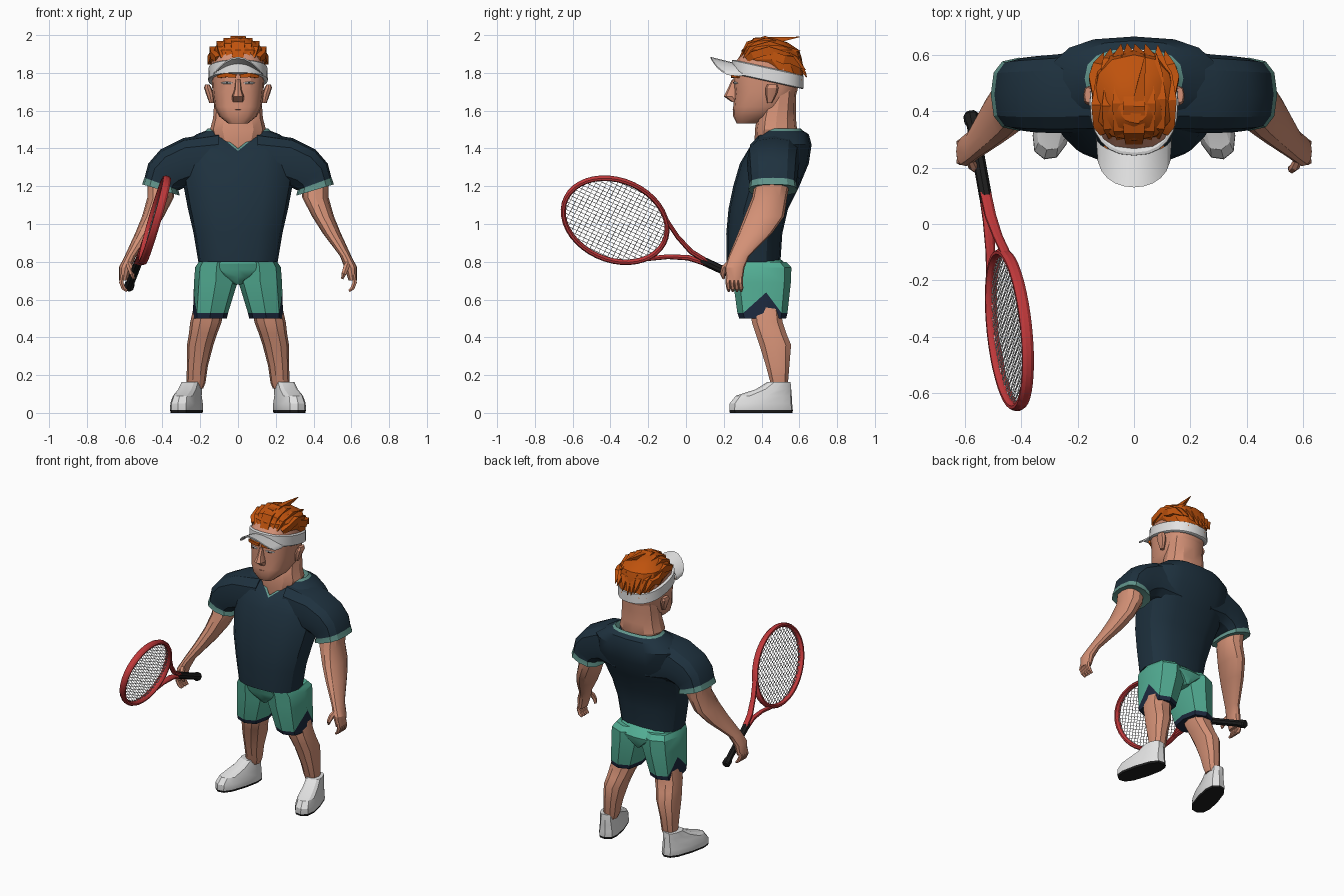
import bpy, bmesh, math, random
from mathutils import Vector

random.seed(4)
if "Cube" in bpy.data.objects:
    bpy.data.objects.remove(bpy.data.objects["Cube"])


def material(name, r, g, b):
    m = bpy.data.materials.new(name)
    m.use_nodes = True
    m.diffuse_color = (r, g, b, 1)
    m.node_tree.nodes["Principled BSDF"].inputs["Base Color"].default_value = (r, g, b, 1)
    return m


skin = material("skin", 0.65, 0.28, 0.18)
ginger = material("ginger hair", 0.52, 0.085, 0.004)
navy = material("dark navy", 0.013, 0.031, 0.049)
trim = material("dull teal", 0.12, 0.30, 0.26)
green = material("sea green", 0.085, 0.42, 0.295)
hem = material("hem blue", 0.012, 0.022, 0.048)
white = material("white", 0.76, 0.76, 0.76)
black = material("black", 0.012, 0.012, 0.012)
red = material("racket red", 0.53, 0.04, 0.043)
lip = material("lip brown", 0.42, 0.16, 0.10)
made = []


def build(name, lofts, mats):
    """Skin each loft (rings, material per band), cap the ends, make one object."""
    bm = bmesh.new()
    for rings, bands in lofts:
        rows = [[bm.verts.new(p) for p in ring] for ring in rings]
        n = len(rows[0])
        bands = bands or [0] * (len(rows) - 1)
        for low, high, idx in zip(rows, rows[1:], bands):
            for k in range(n):
                j = (k + 1) % n
                bm.faces.new((low[k], low[j], high[j], high[k])).material_index = idx
        bm.faces.new(rows[0][::-1]).material_index = bands[0]
        bm.faces.new(rows[-1]).material_index = bands[-1]
    bmesh.ops.recalc_face_normals(bm, faces=bm.faces)
    me = bpy.data.meshes.new(name)
    bm.to_mesh(me)
    bm.free()
    for m in mats:
        me.materials.append(m)
    ob = bpy.data.objects.new(name, me)
    bpy.context.collection.objects.link(ob)
    made.append(ob)


def spow(v, p):
    return math.copysign(abs(v) ** p, v)


def ring(z, cx, hw, yf, yb, n=12, p=0.85):
    """Level cross-section from its centre x, half width, front y and back y."""
    cy, hy = (yf + yb) / 2, (yb - yf) / 2
    angles = [math.tau * k / n for k in range(n)]
    return [Vector((cx + hw * spow(math.cos(a), p), cy + hy * spow(math.sin(a), p), z))
            for a in angles]


def stack(rows, n=12, p=0.85):
    return [ring(*row, n=n, p=p) for row in rows]


def tube(pts, radii, n=6, ref=(1, 0, 0), flat=1.0):
    """Rings along a path; flat scales the thickness along ref."""
    pts, rings = [Vector(p) for p in pts], []
    for i, p in enumerate(pts):
        t = (pts[min(i + 1, len(pts) - 1)] - pts[max(i - 1, 0)]).normalized()
        side = t.cross(Vector(ref)).normalized()
        up = side.cross(t)
        rings.append([p + radii[i] * (side * math.cos(a) + up * flat * math.sin(a))
                      for a in [math.tau * (k + 0.5) / n for k in range(n)]])
    return rings


def flip(rings, s):
    return [[Vector((s * p.x, p.y, p.z)) for p in r] for r in rings]


# Shirt body, with the neckline pulled down into a V
torso = stack([(0.80, 0, .21, .215, .50), (0.95, 0, .235, .213, .51), (1.08, 0, .265, .225, .54),
               (1.20, 0, .288, .25, .60), (1.32, 0, .305, .285, .65), (1.42, 0, .30, .335, .665),
               (1.475, 0, .22, .39, .65), (1.492, 0, .175, .41, .622), (1.505, 0, .16, .42, .608),
               (1.42, 0, .12, .43, .58)], n=16, p=.78)
for r, dip, pull in zip(torso[5:], (.06, .1, .105, .105, .1), (.02, .07, .08, .075, .05)):
    for p in r:
        if p.y < 0.47:
            w = max(0, 1 - abs(p.x) / 0.13)
            p.z -= dip * w
            p.y -= pull * w
build("shirt_body", [(torso, [0] * 7 + [1, 1])], [navy, trim])

# Neck, head, nose and mouth
build("neck", [(stack([(1.36, 0, .09, .37, .55), (1.44, 0, .125, .363, .57), (1.5, 0, .148, .365, .588),
                       (1.56, 0, .132, .375, .582), (1.64, 0, .126, .40, .582),
                       (1.72, 0, .12, .42, .585)]), None)], [skin])
build("head", [(stack([(1.532, 0, .052, .268, .37), (1.57, 0, .10, .25, .48), (1.62, 0, .125, .25, .55),
                       (1.70, 0, .135, .257, .588), (1.78, 0, .14, .25, .605), (1.86, 0, .14, .262, .61),
                       (1.93, 0, .11, .32, .57)], n=16, p=0.75), None)], [skin])
build("nose", [(stack([(1.645, 0, .03, .243, .29), (1.675, 0, .032, .2, .29), (1.715, 0, .018, .22, .29),
                       (1.765, 0, .015, .243, .29)], n=8), None)], [skin])
build("mouth", [(tube([(-.045, .262, 1.607), (0, .249, 1.607), (.045, .262, 1.607)], [.002, .003, .002],
                      ref=(0, 0, 1)), None)], [lip])

# Visor band and arched brim
band = stack([(1.795, 0, .15, .25, .615), (1.80, 0, .158, .241, .623), (1.865, 0, .156, .243, .623),
              (1.87, 0, .148, .253, .615)], n=24)
for r in band:
    for p in r:
        p.z -= 0.22 * (p.y - 0.25)
build("visor_band", [(band, None)], [white])
brim = []
for k in range(13):
    a = math.radians(-90 + 15 * k)
    sn, cs = math.sin(a), abs(math.cos(a))
    outer = Vector((.133 * sn, .28 - .15 * cs ** .7, 1.885 - .095 * sn * sn))
    inner = Vector((.135 * sn, .31 - .06 * cs, 1.855 - .06 * sn * sn))
    drop = Vector((0, 0, -.008))
    brim.append([inner, outer, outer + drop, inner + drop])
build("visor_brim", [(brim, None)], [white])

# Hair: cap under swept-back pointed locks that gather towards the back
locks = [(stack([(1.76, 0, .12, .46, .62), (1.87, 0, .15, .29, .615), (1.92, 0, .142, .295, .60),
                 (1.96, 0, .10, .33, .54), (1.985, 0, .05, .36, .47)]), None)]
for i in range(8):
    x = -.125 + .25 * i / 7
    top = 1.975 - 3.6 * x * x
    back = .61 - 2.2 * x * x
    j = random.uniform(-.015, .015)
    locks.append((tube([(x * .85, .29 + abs(x) * .3, 1.875), (x, .33 + abs(x) * .2, top - .025),
                        (x * 1.05, .43 + j, top), (x * .95, .52 + j, top - .025),
                        (x * .75 + j, back + j, top - .055 + 2 * j)],
                       [.022, .029, .03, .024, .002], n=4, flat=.95), None))
    locks.append((tube([(x, .43, top - .015), (x * 1.1, .52, top - .05), (x * 1.0, back - .02, 1.87),
                        (x * .8 + j, back + .035 + j / 2, 1.785 + j + abs(x) * .2)],
                       [.025, .034, .03, .002], n=4, flat=.95), None))
locks.append((tube([(0, .36, 1.968), (.02, .46, 1.972), (.04, .6, 1.99)], [.025, .026, .002], n=4), None))
build("hair", locks, [ginger])

# Paired parts
for s, side in ((1, "left"), (-1, "right")):
    def pair(name, lofts, mats):
        build(side + "_" + name, [(flip(r, s), b) for r, b in lofts], mats)

    pair("ear", [(stack([(1.64, .140, .012, .43, .455), (1.69, .150, .02, .42, .482),
                         (1.72, .160, .02, .42, .49), (1.738, .163, .012, .43, .485)], n=8), None)], [skin])
    pair("eyebrow", [(tube([(.01, .247, 1.783), (.06, .249, 1.789), (.106, .277, 1.78)], [.013, .016, .011],
                           n=4, ref=(0, 0, 1)), None)], [ginger])
    pair("eye", [(tube([(.03, .258, 1.746), (.058, .257, 1.748), (.088, .272, 1.746)], [.003, .007, .003],
                       ref=(0, 0, 1)), None)], [white])
    pair("pupil", [(tube([(.058, .256, 1.748), (.058, .248, 1.748)], [.005, .005]), None)], [black])

    # Sleeve: each ring spans an inner and an outer point, with a centre y and half depth
    sleeve = []
    for xi, zi, xo, zo, cy, hy in ((.12, 1.17, .10, 1.485, .475, .15), (.25, 1.20, .29, 1.455, .462, .14),
                                   (.29, 1.19, .41, 1.395, .46, .135), (.31, 1.18, .475, 1.32, .46, .13),
                                   (.316, 1.18, .495, 1.245, .46, .125), (.308, 1.15, .508, 1.21, .46, .13),
                                   (.335, 1.16, .485, 1.21, .46, .105)):
        mid, half = Vector(((xi + xo) / 2, cy, (zi + zo) / 2)), Vector(((xo - xi) / 2, 0, (zo - zi) / 2))
        sleeve.append([mid + half * spow(math.cos(a), .75) + Vector((0, hy * spow(math.sin(a), .75), 0))
                       for a in [math.tau * k / 12 for k in range(12)]])
    pair("sleeve", [(sleeve, [0, 0, 0, 0, 1, 1])], [navy, trim])

    # Arm and palm, then curled fingers and thumb
    pair("arm", [(stack([(1.22, .41, .07, .365, .55), (1.14, .41, .07, .35, .535), (1.04, .45, .058, .31, .52),
                         (.95, .497, .048, .275, .455), (.83, .57, .03, .225, .335), (.77, .597, .034, .205, .31),
                         (.70, .608, .022, .212, .30)]), None)], [skin])
    fingers = []
    for i in range(4):
        y = .222 + .022 * i
        fingers.append((tube([(.61, y, .73), (.618, y, .69), (.606, y + .004, .66), (.588, y + .004, .645)],
                             [.012, .013, .012, .007], ref=(0, 1, 0)), None))
    fingers.append((tube([(.585, .235, .80), (.572, .205, .77), (.56, .193, .735), (.552, .2, .71)],
                         [.014, .017, .014, .007], ref=(0, 1, 0)), None))
    pair("fingers", fingers, [skin])

    # Shorts leg, whose dark hem rises to a notch at the outer side
    leg = stack([(.80, .108, .10, .235, .53), (.77, .114, .113, .24, .558), (.69, .118, .115, .25, .555),
                 (.528, .146, .093, .272, .537), (.50, .149, .090, .282, .53)], n=8, p=.75)
    leg[3][0] += Vector((-.004, .02, .11))
    pair("shorts_leg", [(leg, [0, 0, 0, 1])], [green, hem])

    pair("leg", [(stack([(.56, .155, .08, .34, .505), (.48, .17, .083, .345, .515), (.42, .185, .075, .365, .535),
                         (.36, .20, .07, .385, .56), (.25, .215, .056, .42, .55),
                         (.16, .222, .05, .445, .542), (.13, .224, .04, .455, .535)], n=10), None)], [skin])

    # Shoe, turned outward, on a dark sole
    shoe = stack([(0, 0, .066, -.172, .172), (.014, 0, .069, -.175, .174), (.05, 0, .068, -.173, .17),
                  (.09, 0, .06, -.14, .168), (.125, 0, .054, -.03, .165), (.163, 0, .05, .035, .16)], p=.75)
    c, d = math.cos(.27), math.sin(.27)
    shoe = [[Vector((.272 + p.x * c - p.y * d, .398 + p.x * d + p.y * c, p.z)) for p in r] for r in shoe]
    pair("shoe", [(shoe, [1, 0, 0, 0, 0])], [white, black])

# Seat of the shorts
build("shorts_seat", [(stack([(.83, 0, .19, .24, .48), (.79, 0, .212, .23, .53), (.76, 0, .222, .24, .556),
                              (.72, 0, .11, .25, .55), (.68, 0, .02, .28, .53)], n=16), None)], [green])

# Racket axes: u runs along the handle, w across the head
C = Vector((-.442, -.375, 1.02))
u = Vector((.16, -.895, .415)).normalized()
w = Vector((.217, .443, .87)).normalized()
n_axis = u.cross(w)
A, B = .288, .216


def at(a, b):
    return C + u * a + w * b


loop = [at(A * math.cos(math.tau * k / 40), B * math.sin(math.tau * k / 40)) for k in range(42)]
frame = [(tube(loop, [.014] * 42, n=8, ref=n_axis, flat=1.6), None)]
for s in (1, -1):
    frame.append((tube([at(-.54, .006 * s), at(-.44, .018 * s), at(-.34, .06 * s), at(-.235, .124 * s)],
                       [.014, .014, .012, .012], n=8, ref=n_axis, flat=1.5), None))
build("racket_frame", frame, [red])
build("racket_grip", [(tube([at(t, 0) for t in (-.86, -.85, -.825, -.81, -.53, -.505)],
                            [.02, .028, .028, .022, .023, .021], n=8, ref=n_axis), None)], [black])
strings = []
for i in range(-10, 11):
    f = i / 11
    e = math.sqrt(1 - f * f)
    for ends in ((at(A * f, -B * e), at(A * f, B * e)), (at(-A * e, B * f), at(A * e, B * f))):
        strings.append((tube(ends, [.0018] * 2, n=4, ref=n_axis), None))
build("racket_strings", strings, [white])

# Smooth shading with crisp creases
bpy.ops.object.select_all(action='DESELECT')
for ob in made:
    ob.select_set(True)
bpy.context.view_layer.objects.active = made[0]
bpy.ops.object.shade_smooth_by_angle(angle=math.radians(28))
